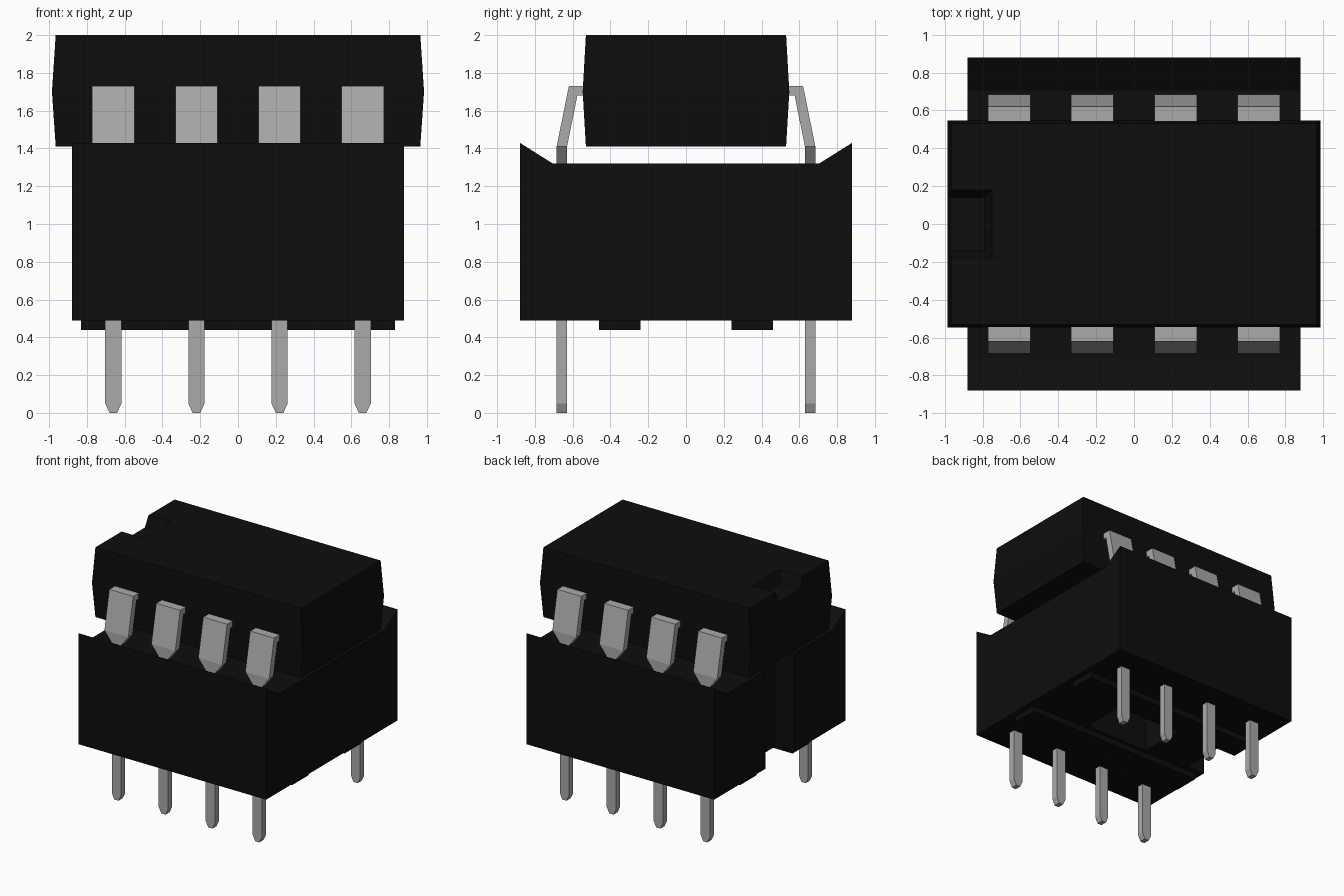
import bpy
import bmesh

cube = bpy.data.objects.get("Cube")
if cube:
    bpy.data.objects.remove(cube, do_unlink=True)


def material(name, colour, roughness):
    mat = bpy.data.materials.new(name)
    mat.use_nodes = True
    mat.diffuse_color = (*colour, 1)
    shader = mat.node_tree.nodes["Principled BSDF"]
    shader.inputs["Base Color"].default_value = (*colour, 1)
    shader.inputs["Roughness"].default_value = roughness
    return mat


black = material("black plastic", (0.004, 0.004, 0.004), 0.6)
metal = material("grey metal", (0.40, 0.40, 0.40), 0.5)


def loft(name, rings, mat):
    """Skin a closed solid through rings of equal point count."""
    bm = bmesh.new()
    loops = [[bm.verts.new(p) for p in ring] for ring in rings]
    n = len(loops[0])
    for a, b in zip(loops, loops[1:]):
        for i in range(n):
            j = (i + 1) % n
            bm.faces.new((a[i], a[j], b[j], b[i]))
    bm.faces.new(loops[0])
    bm.faces.new(loops[-1])
    bmesh.ops.recalc_face_normals(bm, faces=bm.faces)
    mesh = bpy.data.meshes.new(name)
    bm.to_mesh(mesh)
    bm.free()
    mesh.materials.append(mat)
    obj = bpy.data.objects.new(name, mesh)
    bpy.context.scene.collection.objects.link(obj)
    return obj


def rect(x0, x1, y0, y1, z):
    return [(x0, y0, z), (x1, y0, z), (x1, y1, z), (x0, y1, z)]


def box(name, x0, x1, y0, y1, z0, z1, mat):
    return loft(name, [rect(x0, x1, y0, y1, z0), rect(x0, x1, y0, y1, z1)], mat)


def cut(obj, cutter):
    """Subtract the cutter for good and remove it."""
    mod = obj.modifiers.new("cut", "BOOLEAN")
    mod.operation = "DIFFERENCE"
    mod.solver = "EXACT"
    mod.object = cutter
    graph = bpy.context.evaluated_depsgraph_get()
    mesh = bpy.data.meshes.new_from_object(obj.evaluated_get(graph))
    obj.modifiers.clear()
    obj.data = mesh
    bpy.data.objects.remove(cutter, do_unlink=True)


# Chip body: widest at the parting line, with a sloped notch at one end
chip = loft("chip_body", [rect(-x, x, -y, y, z) for x, y, z in
                          ((0.965, 0.53, 1.41), (0.985, 0.547, 1.70), (0.965, 0.53, 2.0))],
            black)
cut(chip, loft("notch_cutter", [rect(-1.2, -0.79, -0.14, 0.14, 1.91),
                                rect(-1.2, -0.71, -0.22, 0.22, 2.09)], black))

# Socket: trough profile with raised lips, run along x
half = [(0.88, 0.49), (0.88, 1.43), (0.705, 1.32)]
profile = half + [(-y, z) for y, z in reversed(half)]
socket = loft("socket_body", [[(x, y, z) for y, z in profile] for x in (-0.88, 0.88)], black)

# End groove and central opening
cut(socket, box("groove_cutter", -1.0, -0.71, -0.19, 0.19, 0.3, 1.6, black))
cut(socket, box("opening_cutter", -0.30, 0.30, -0.21, 0.21, 0.3, 1.6, black))

# Stand-off rails below the socket
for side, label in ((-1, "front"), (1, "back")):
    y0, y1 = sorted((side * 0.24, side * 0.46))
    box(label + "_rail", -0.83, 0.83, y0, y1, 0.44, 0.495, black)

# Pins: outer y, outer z, inner y, inner z, half width from shoulder to tip
sections = [
    (0.50, 1.73, 0.50, 1.68, 0.112),
    (0.62, 1.73, 0.575, 1.68, 0.112),
    (0.685, 1.41, 0.63, 1.41, 0.112),
    (0.685, 1.32, 0.63, 1.32, 0.043),
    (0.685, 0.05, 0.63, 0.05, 0.043),
    (0.685, 0.0, 0.63, 0.0, 0.02),
]
for side, label in ((-1, "front"), (1, "back")):
    for i in range(4):
        x = -0.66 + 0.44 * i
        rings = [[(x - w, side * yo, zo), (x + w, side * yo, zo),
                  (x + w, side * yi, zi), (x - w, side * yi, zi)]
                 for yo, zo, yi, zi, w in sections]
        loft(f"{label}_pin_{i + 1}", rings, metal)
